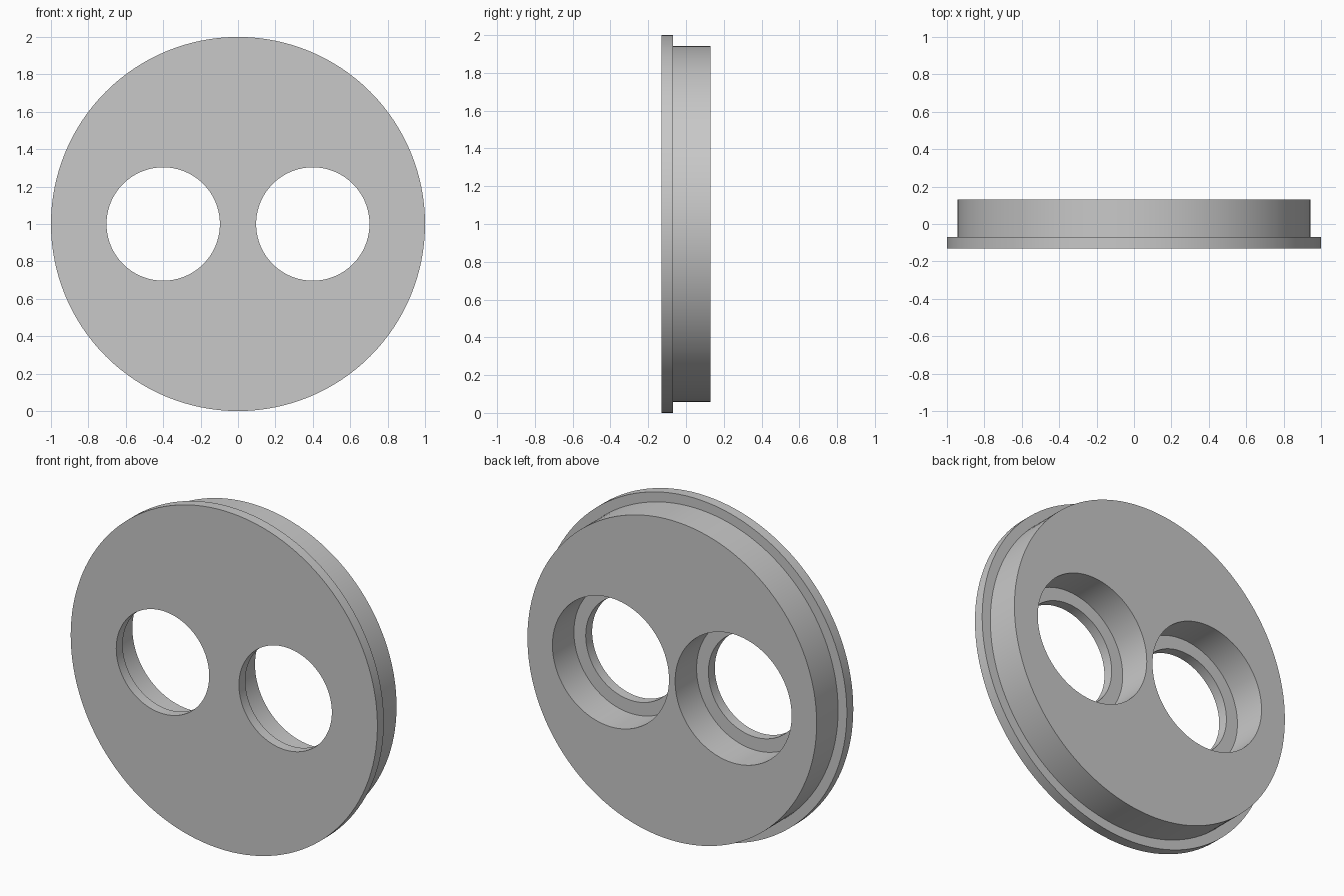
import bpy
import bmesh
import math
from mathutils import Matrix, Vector

default = bpy.data.objects.get("Cube")
if default:
    bpy.data.objects.remove(default, do_unlink=True)

SEGMENTS = 128
FRONT, STEP, BACK = -0.13, -0.07, 0.13
OVERSHOOT = 0.1

grey = bpy.data.materials.new("plain grey")
grey.use_nodes = True
colour = (0.58, 0.58, 0.58, 1)
grey.diffuse_color = colour
grey.node_tree.nodes["Principled BSDF"].inputs["Base Color"].default_value = colour


def revolve(name, profile, x=0.0):
    """Turn a closed (radius, y) profile about the y axis, centred at height 1."""
    bm = bmesh.new()
    verts = [bm.verts.new((r, y, 0)) for r, y in profile]
    edges = [bm.edges.new(pair) for pair in zip(verts, verts[1:])]
    bmesh.ops.spin(bm, geom=verts + edges, axis=(0, 1, 0), cent=(0, 0, 0),
                   angle=math.tau, steps=SEGMENTS, use_merge=True)
    bmesh.ops.remove_doubles(bm, verts=bm.verts, dist=1e-5)
    # Cap the two open ends
    bmesh.ops.holes_fill(bm, edges=[e for e in bm.edges if e.is_boundary], sides=0)
    bmesh.ops.recalc_face_normals(bm, faces=bm.faces)
    bm.transform(Matrix.Translation(Vector((x, 0, 1))))
    mesh = bpy.data.meshes.new(name)
    bm.to_mesh(mesh)
    bm.free()
    mesh.materials.append(grey)
    obj = bpy.data.objects.new(name, mesh)
    bpy.context.collection.objects.link(obj)
    return obj


# Disc with a wide thin flange in front and a narrower body behind
disc = revolve("flanged_disc", [(1, FRONT), (1, STEP), (0.943, STEP), (0.943, BACK)])

# Stepped cutters: narrow hole through the flange, wide bore through the body
bore = [(0.303, FRONT - OVERSHOOT), (0.303, STEP), (0.38, STEP), (0.38, BACK + OVERSHOOT)]
cutters = [revolve(side + "_hole_cutter", bore, x)
           for side, x in (("left", 0.4), ("right", -0.4))]

bpy.ops.object.select_all(action="DESELECT")
bpy.context.view_layer.objects.active = disc
disc.select_set(True)
for cutter in cutters:
    cutter.hide_render = True
    cut = disc.modifiers.new(cutter.name, "BOOLEAN")
    cut.operation = "DIFFERENCE"
    cut.solver = "EXACT"
    cut.object = cutter
    bpy.ops.object.modifier_apply(modifier=cut.name)
    bpy.data.objects.remove(cutter, do_unlink=True)

bpy.ops.object.shade_smooth_by_angle(angle=math.radians(30))
